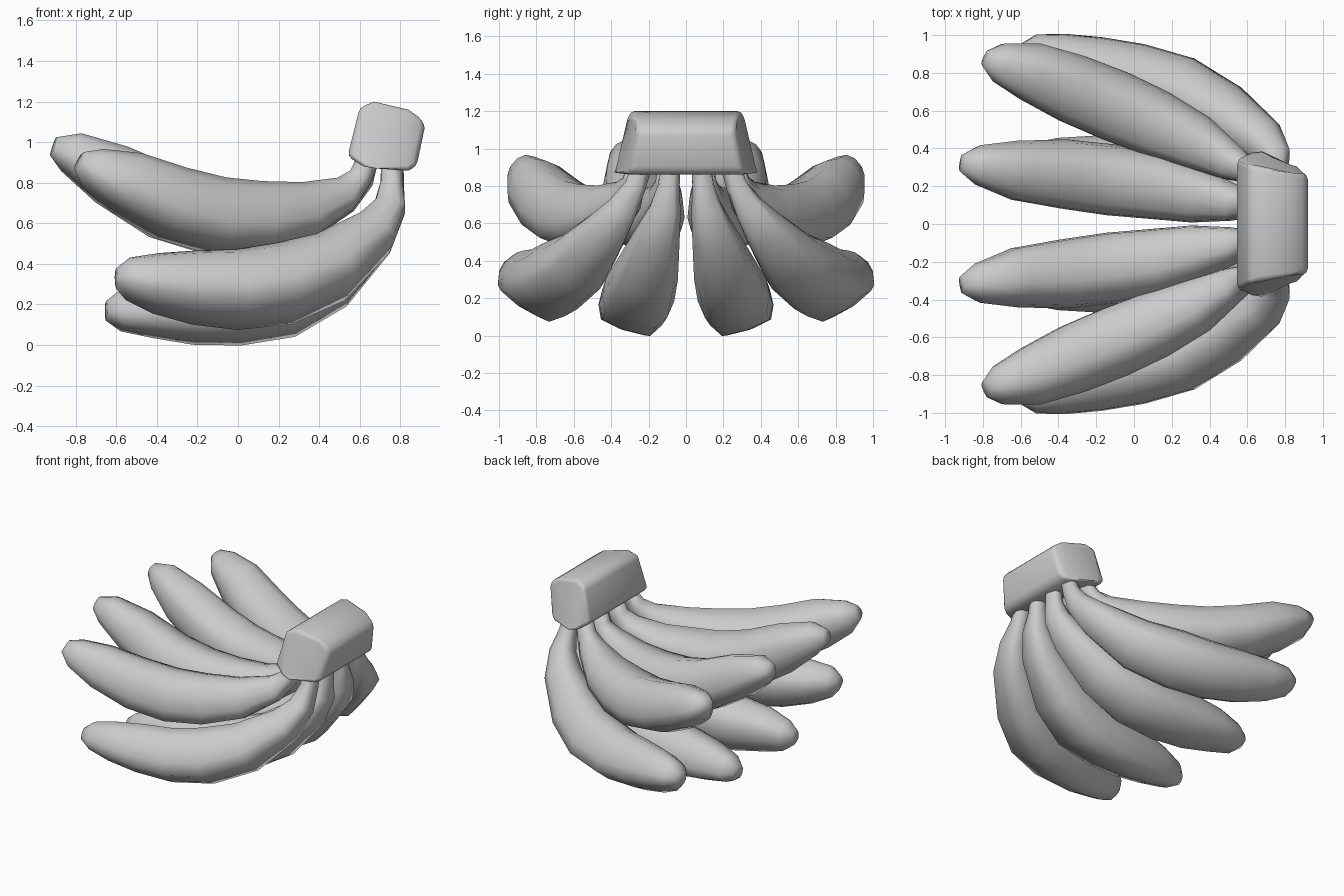
import bpy
import bmesh
import math
from mathutils import Vector

# Remove the default cube
default_cube = bpy.data.objects.get("Cube")
if default_cube:
    bpy.data.objects.remove(default_cube, do_unlink=True)

# One plain grey for the whole bunch
grey = bpy.data.materials.new("plain_grey")
grey.use_nodes = True
grey.diffuse_color = (0.6, 0.6, 0.6, 1)
grey.node_tree.nodes["Principled BSDF"].inputs["Base Color"].default_value = grey.diffuse_color

# Rounded fruit section with a flat top and a broad flat bottom
half_section = [(0.52, 0.94), (0.87, 0.62), (1.04, 0.08), (0.99, -0.45), (0.75, -0.88)]
section = ([(0, 0.99)] + half_section + [(0, -0.96)]
           + [(-a, b) for a, b in reversed(half_section)])


def finish(bm, name, angle):
    """Turn a bmesh into a smooth shaded grey object."""
    bmesh.ops.recalc_face_normals(bm, faces=bm.faces)
    mesh = bpy.data.meshes.new(name)
    bm.to_mesh(mesh)
    bm.free()
    mesh.materials.append(grey)
    obj = bpy.data.objects.new(name, mesh)
    bpy.context.collection.objects.link(obj)
    bpy.ops.object.select_all(action="DESELECT")
    obj.select_set(True)
    bpy.context.view_layer.objects.active = obj
    bpy.ops.object.shade_smooth_by_angle(angle=math.radians(angle))
    return obj


def bridge(bm, first, second):
    """Join two rings of equal length with quads."""
    count = len(first)
    for i in range(count):
        j = (i + 1) % count
        bm.faces.new((first[i], first[j], second[j], second[i]))


def fruit(name, path, radii, side):
    """Sweep the section along a curved path, facing into the bend."""
    points = [Vector((x, y * side, z)) / 100 for x, y, z in path]
    inward = (points[0] + points[-1] - 2 * points[len(points) // 2]).normalized()
    # Each fruit also rolls a little towards the middle of the bunch
    inward.y -= 0.15 * side
    bm = bmesh.new()
    rings = []
    for i, (point, radius) in enumerate(zip(points, radii)):
        tangent = (points[min(i + 1, len(points) - 1)] - points[max(i - 1, 0)]).normalized()
        up = (inward - inward.dot(tangent) * tangent).normalized()
        across = tangent.cross(up)
        rings.append([bm.verts.new(point + radius / 100 * (a * across + b * up))
                      for a, b in section])
    for first, second in zip(rings, rings[1:]):
        bridge(bm, first, second)
    bm.faces.new(rings[0])
    bm.faces.new(rings[-1])
    finish(bm, name, 85)


# Centre lines in hundredths, from the stem to the tip
upper_radii = (5, 6, 9, 14, 17, 18, 17.5, 15, 10, 4.5)
lower_radii = (5, 5.5, 8, 11.5, 16.5, 18.5, 18, 16.5, 13.5, 9.5, 4.5)
fruits = {
    "upper_inner": (upper_radii, (
        (64, 9, 93), (61, 10, 82), (53, 11, 74), (33, 15, 65), (11, 20, 62),
        (-12, 23, 63), (-36, 26, 70), (-62, 28, 84), (-82, 31, 95), (-91, 32, 98))),
    "upper_outer": (upper_radii, (
        (65, 25, 93), (60, 28, 82), (52, 32, 74), (33, 43, 66), (11, 53, 63),
        (-10, 62, 64), (-32, 71, 70), (-54, 80, 80), (-71, 85, 87), (-78, 87, 91))),
    "lower_inner": (lower_radii, (
        (76, 8, 92), (76, 9, 80), (75, 11, 68), (67, 15, 54), (45, 21, 34), (23, 25, 23),
        (0, 27, 19), (-22, 29, 18), (-42, 31, 18), (-58, 32, 17), (-65, 33, 17))),
    "lower_outer": (lower_radii, (
        (76, 23, 92), (76, 27, 80), (75, 34, 68), (68, 43, 56), (46, 57, 39), (23, 69, 31),
        (0, 76, 28), (-21, 81, 29), (-40, 86, 31), (-54, 90, 33), (-60, 91, 33))),
}
for label, (radii, path) in fruits.items():
    for side, word in ((1, "left"), (-1, "right")):
        fruit(f"{label}_fruit_{word}", path, radii, side)

# Crown: a tilted profile, each corner with its own half width
crown_profile = (
    (54, 93, 34), (62, 88, 39), (68, 87, 40), (84, 86, 32), (88, 88, 29),
    (92, 107, 26), (91, 111, 26), (84, 116, 28), (67, 120, 30), (60, 117, 32))
bm = bmesh.new()
ends = [[bm.verts.new(Vector((x, w * side, z)) / 100) for x, z, w in crown_profile]
        for side in (1, -1)]
bridge(bm, *ends)
for ring in ends:
    bm.faces.new(ring)
crown = finish(bm, "crown", 110)
bevel = crown.modifiers.new("soft_edges", "BEVEL")
bevel.width = 0.025
bevel.segments = 2
bevel.angle_limit = math.radians(40)
